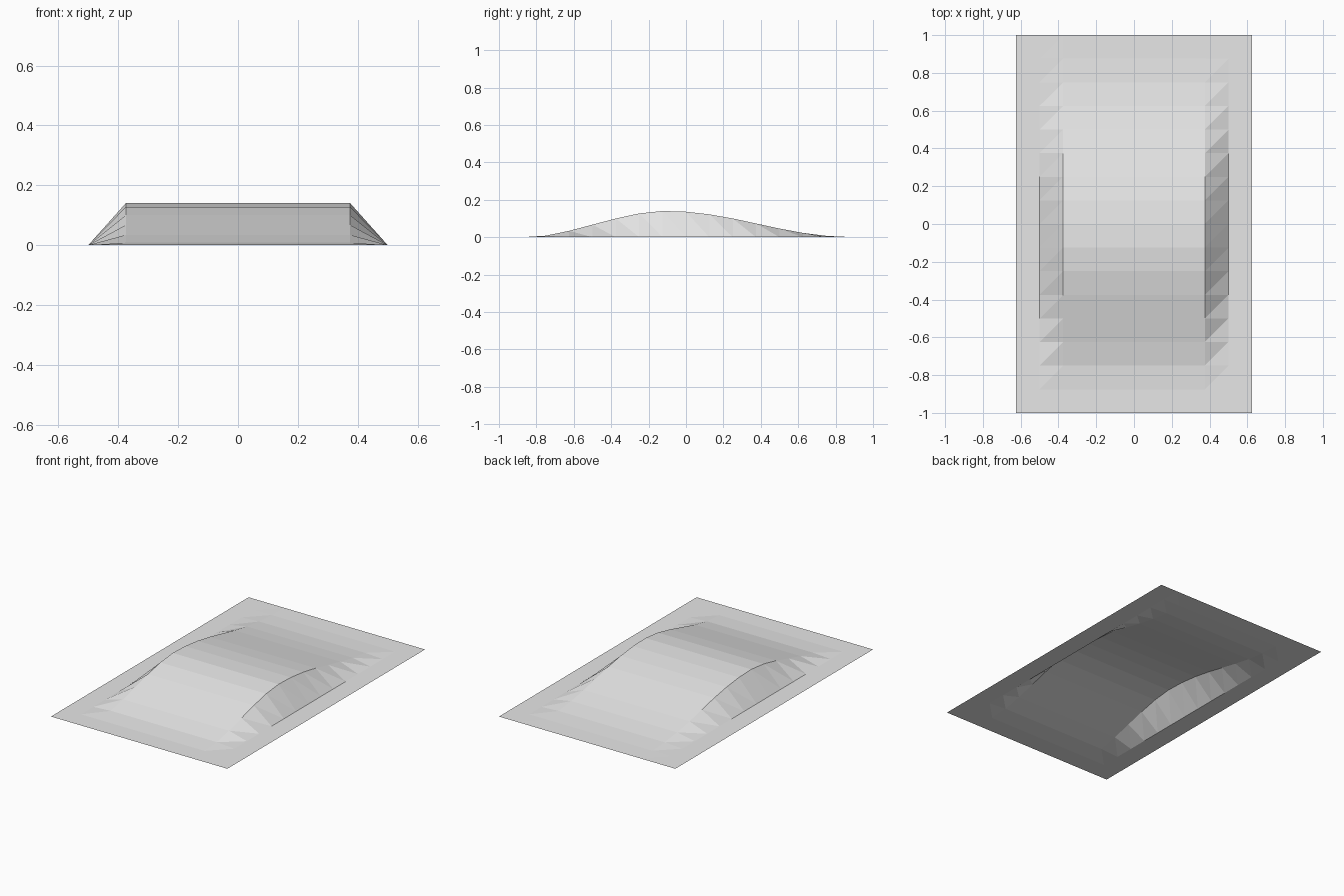
import bpy
import bmesh

if "Cube" in bpy.data.objects:
    bpy.data.objects.remove(bpy.data.objects["Cube"])

STEP = 0.125
COLS, ROWS = 10, 16

# Ridge height along the length, one value per grid row, front to back
RIDGE = [0, 0, 0.008, 0.034, 0.067, 0.100, 0.127, 0.140, 0.136,
         0.122, 0.100, 0.073, 0.046, 0.023, 0.007, 0.001, 0]


def height(col, row):
    # The flat border is two cells wide at the sides, counting the slope
    return RIDGE[row] if 2 <= col <= COLS - 2 else 0.0


# Ground sheet with a raised dune-like mound
bm = bmesh.new()
grid = [[bm.verts.new(((c - COLS / 2) * STEP, (r - ROWS / 2) * STEP, height(c, r)))
         for c in range(COLS + 1)] for r in range(ROWS + 1)]

# Each cell is split along the same diagonal
for r in range(ROWS):
    for c in range(COLS):
        a, b = grid[r][c], grid[r][c + 1]
        d, e = grid[r + 1][c], grid[r + 1][c + 1]
        bm.faces.new((a, b, e))
        bm.faces.new((a, e, d))

mesh = bpy.data.meshes.new("terrain_mound")
bm.to_mesh(mesh)
bm.free()

# Single light grey surface
grey = bpy.data.materials.new("light_grey")
grey.diffuse_color = (0.8, 0.8, 0.8, 1)
grey.use_nodes = True
grey.node_tree.nodes["Principled BSDF"].inputs["Base Color"].default_value = grey.diffuse_color
mesh.materials.append(grey)

mound = bpy.data.objects.new("terrain_mound", mesh)
bpy.context.collection.objects.link(mound)
